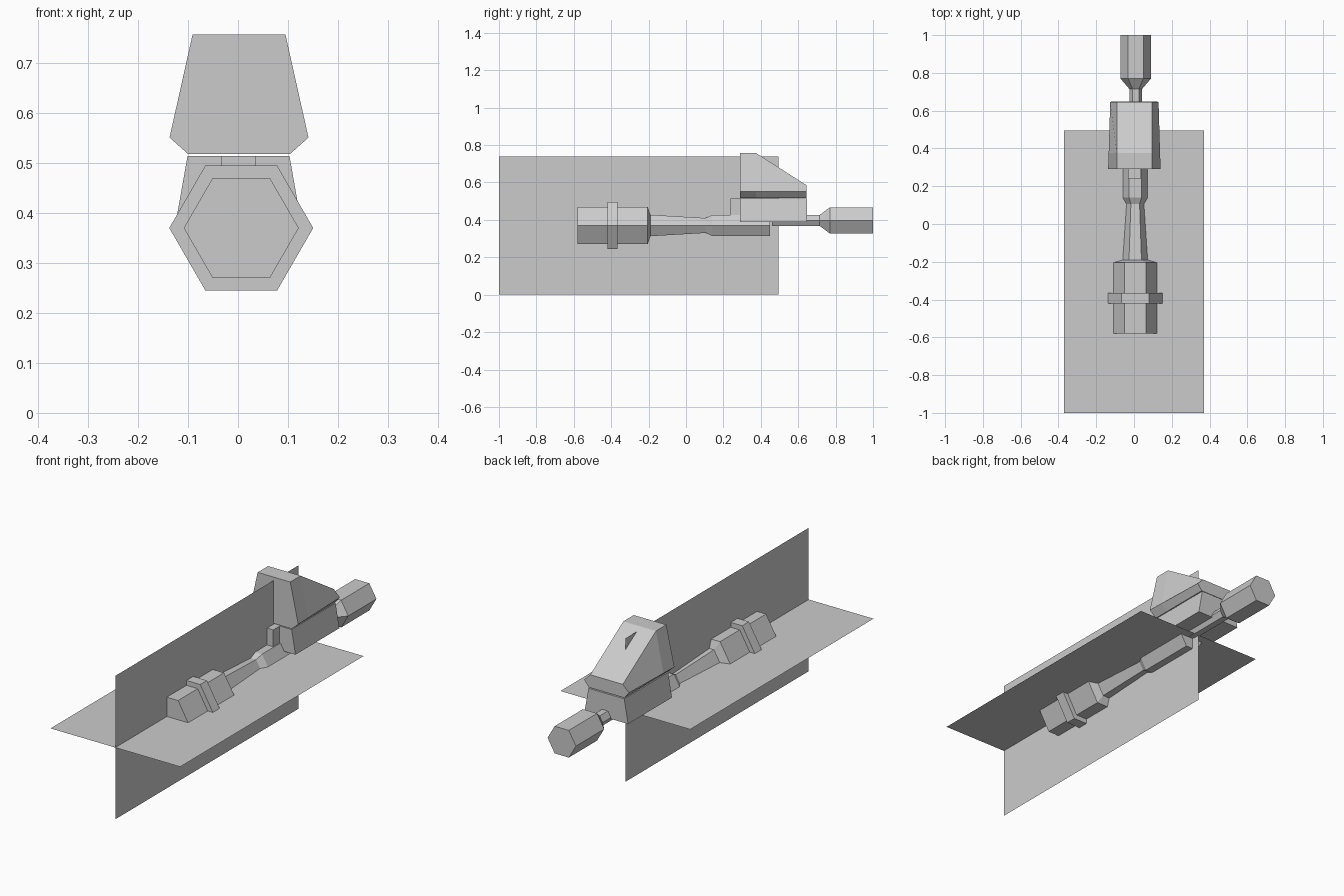
import bpy, math

if "Cube" in bpy.data.objects:
    bpy.data.objects.remove(bpy.data.objects["Cube"])


def make_object(name, verts, faces):
    mesh = bpy.data.meshes.new(name)
    mesh.from_pydata(verts, [], faces)
    mesh.update()
    obj = bpy.data.objects.new(name, mesh)
    bpy.context.collection.objects.link(obj)
    return obj


def loft(name, rings):
    """Skin matching closed rings, ordered front to back, and cap both ends."""
    n = len(rings[0])
    verts = [p for ring in rings for p in ring]
    faces = [tuple(range(n)), tuple(reversed(range(len(verts) - n, len(verts))))]
    for k in range(len(rings) - 1):
        for i in range(n):
            j = (i + 1) % n
            faces.append((k * n + i, k * n + n + i, k * n + n + j, k * n + j))
    return make_object(name, verts, faces)


def hex_rod(name, cx, cz, stations):
    """Six-sided rod along y from (y, radius) stations, flats on top and bottom."""
    return loft(name, [[(cx + r * math.cos(i * math.pi / 3), y,
                         cz + r * math.sin(i * math.pi / 3)) for i in range(6)]
                       for y, r in stations])


def mirrored_ring(y, cx, half):
    """Closed section from (half width, z) points listed bottom to top."""
    return ([(cx + w, y, z) for w, z in half] +
            [(cx - w, y, z) for w, z in reversed(half)])


# Crossed flat sheets around the barrel
make_object("vertical_sheet", [(0, -1, 0), (0, 0.495, 0), (0, 0.495, 0.74), (0, -1, 0.74)],
            [(0, 1, 2, 3)])
make_object("horizontal_sheet", [(-0.37, -1, 0.37), (0.37, -1, 0.37),
                                 (0.37, 0.495, 0.37), (-0.37, 0.495, 0.37)], [(0, 1, 2, 3)])

# Barrel with thick muzzle and its collar
hex_rod("barrel", 0.0065, 0.37, [(-0.58, 0.115), (-0.205, 0.115), (-0.19, 0.066),
                                 (0.105, 0.046), (0.14, 0.066), (0.45, 0.066)])
hex_rod("muzzle_collar", 0.0065, 0.37, [(-0.42, 0.144), (-0.365, 0.144)])

# Rear neck and handle
hex_rod("rear_handle", 0.009, 0.397, [(0.46, 0.034), (0.715, 0.034),
                                      (0.77, 0.081), (1.0, 0.081)])

# Body box, wider at the bottom
body = [(0.124, 0.39), (0.102, 0.514)]
loft("body_box", [mirrored_ring(y, 0.001, body) for y in (0.29, 0.648)])

# Small block on the front of the body
block = [(0.034, 0.425), (0.034, 0.514)]
loft("front_block", [mirrored_ring(y, 0.001, block) for y in (0.237, 0.3)])

# Wedge-shaped upper housing with a sloping rear
upper = [(y, w, top) for y, w, top in
         ((0.29, 0.139, 0.757), (0.375, 0.136, 0.757), (0.645, 0.128, 0.585))]
loft("upper_housing", [mirrored_ring(y, 0.002, [(0.102, 0.518), (w, 0.551), (0.093, top)])
                       for y, w, top in upper])
